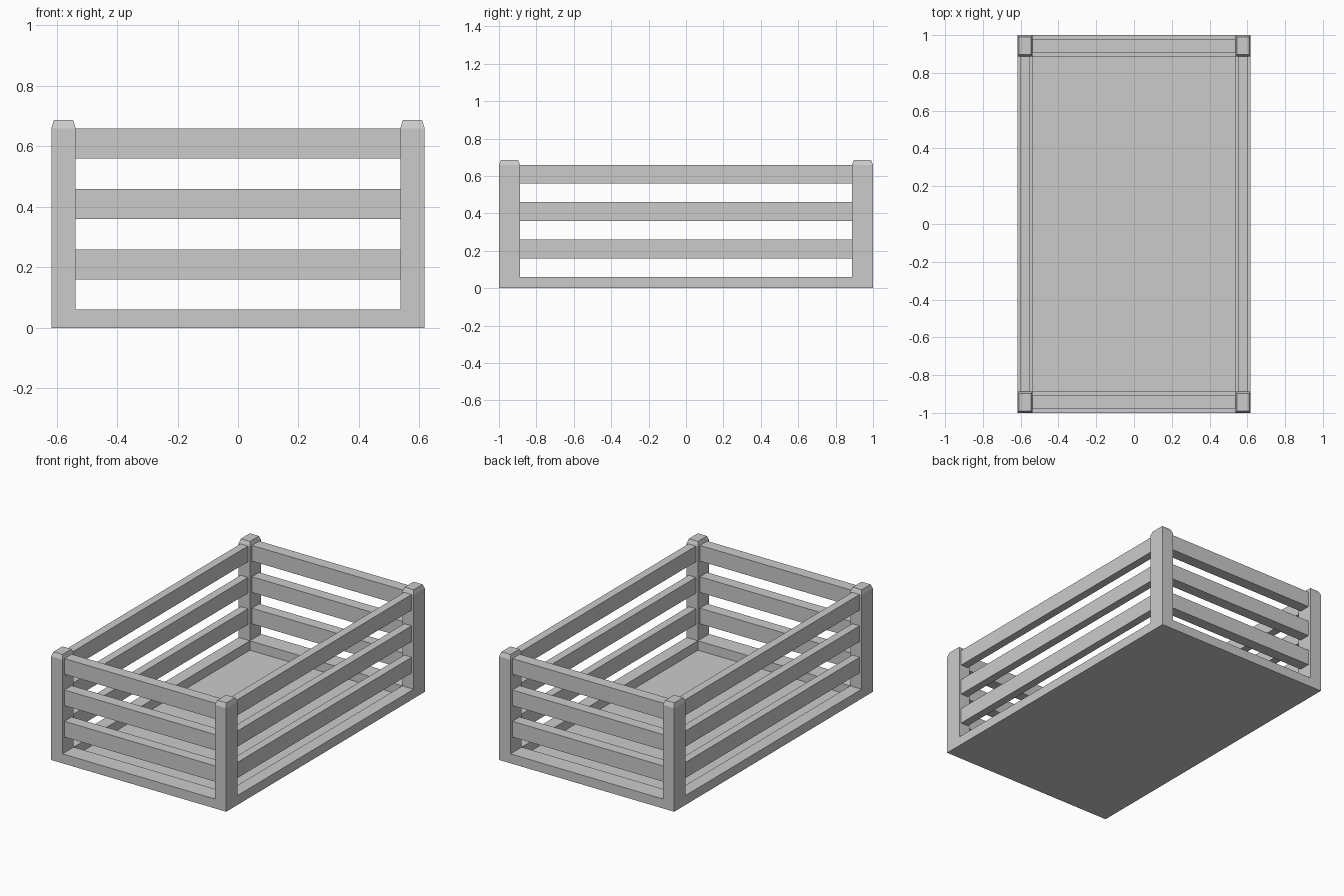
import bpy, bmesh
from mathutils import Matrix, Vector

if "Cube" in bpy.data.objects:
    bpy.data.objects.remove(bpy.data.objects["Cube"])

HX, HY = 0.617, 1.0          # outer half sizes
IX, IY = 0.537, 0.887        # inner faces of posts and base frame
BASE, POST, TOP = 0.06, 0.66, 0.687


def add_object(name, bm):
    bmesh.ops.recalc_face_normals(bm, faces=bm.faces)
    mesh = bpy.data.meshes.new(name)
    bm.to_mesh(mesh)
    bm.free()
    obj = bpy.data.objects.new(name, mesh)
    bpy.context.collection.objects.link(obj)
    return obj


def box(name, center, size):
    bm = bmesh.new()
    bmesh.ops.create_cube(bm, size=1, matrix=Matrix.Translation(center) @ Matrix.Diagonal((*size, 1)))
    return add_object(name, bm)


def raise_faces(bm, faces, height):
    geom = bmesh.ops.extrude_face_region(bm, geom=faces)["geom"]
    verts = [g for g in geom if isinstance(g, bmesh.types.BMVert)]
    bmesh.ops.translate(bm, verts=verts, vec=(0, 0, height))
    return [g for g in geom if isinstance(g, bmesh.types.BMFace)]


# Base frame ring, with the corner posts and chamfered caps raised from it
bm = bmesh.new()
xs, ys = (-HX, -IX, IX, HX), (-HY, -IY, IY, HY)
grid = [[bm.verts.new((x, y, 0)) for y in ys] for x in xs]
ring = [bm.faces.new((grid[i][j], grid[i + 1][j], grid[i + 1][j + 1], grid[i][j + 1]))
        for i in range(3) for j in range(3) if (i, j) != (1, 1)]
top = raise_faces(bm, ring, BASE)
corners = []
for f in top:
    c = f.calc_center_median()
    if abs(c.x) > IX and abs(c.y) > IY:
        corners.append(f)
posts = raise_faces(bm, corners, POST - BASE)
caps = raise_faces(bm, posts, TOP - POST)
for f in caps:
    c = f.calc_center_median()
    bmesh.ops.scale(bm, verts=f.verts, vec=(0.8, 0.8, 1), space=Matrix.Translation(-c))
# The floor panel closes the underside of the frame
under = [f for f in bm.faces if all(abs(v.co.z) < 1e-5 for v in f.verts)]
bmesh.ops.delete(bm, geom=under, context='FACES')
add_object("frame_and_posts", bm)

# Floor panel
bm = bmesh.new()
bmesh.ops.create_grid(bm, x_segments=1, y_segments=1, size=1, matrix=Matrix.Diagonal((HX, HY, 1, 1)))
add_object("floor_panel", bm)

# Three slats on each of the four sides
for level in range(3):
    z = 0.21 + 0.2 * level
    for s, end, side in ((-1, "front", "left"), (1, "back", "right")):
        box(f"{end}_slat_{level + 1}", Vector((0, s * 0.944, z)), (2 * IX, 0.073, 0.1))
        box(f"{side}_slat_{level + 1}", Vector((s * 0.577, 0, z)), (0.052, 2 * IY, 0.1))
